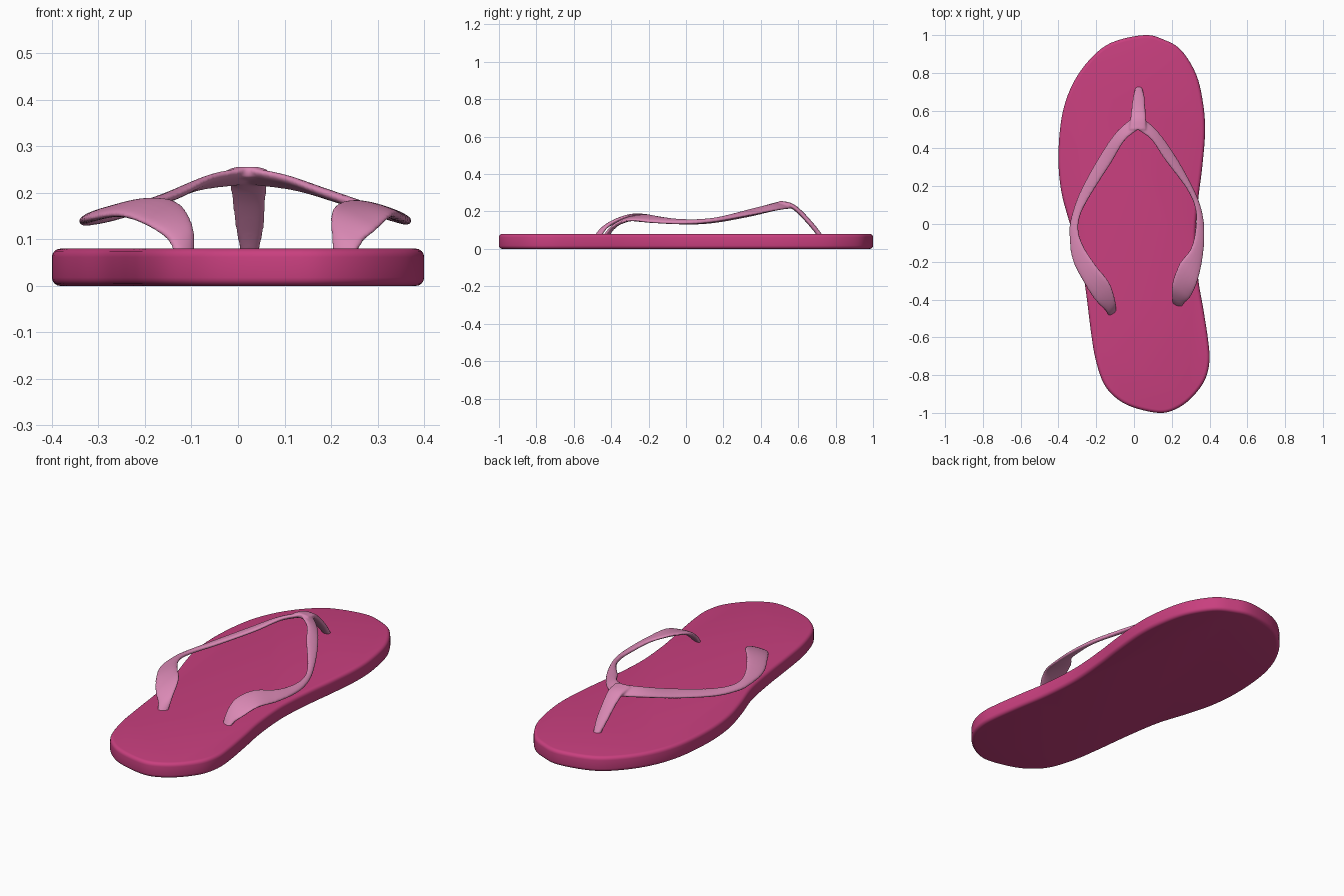
import bpy, bmesh, math
from mathutils import Vector

if "Cube" in bpy.data.objects:
    bpy.data.objects.remove(bpy.data.objects["Cube"])


def material(name, color):
    m = bpy.data.materials.new(name)
    m.diffuse_color = (*color, 1)
    m.use_nodes = True
    m.node_tree.nodes["Principled BSDF"].inputs["Base Color"].default_value = m.diffuse_color
    return m


def spline(pts, steps, closed=False):
    """Catmull-Rom samples through the points."""
    pts = [Vector(p) for p in pts]
    n = len(pts)
    out = []
    for i in range(n if closed else n - 1):
        if closed:
            a, b, c, d = (pts[(i + k) % n] for k in (-1, 0, 1, 2))
        else:
            b, c = pts[i], pts[i + 1]
            a = pts[i - 1] if i else b * 2 - c
            d = pts[i + 2] if i + 2 < n else c * 2 - b
        for s in range(steps):
            t = s / steps
            out.append(0.5 * (2 * b + (c - a) * t + (2 * a - 5 * b + 4 * c - d) * t * t
                              + (3 * b - a - 3 * c + d) * t ** 3))
    if not closed:
        out.append(pts[-1])
    return out


def finish(bm, name, mat):
    bmesh.ops.recalc_face_normals(bm, faces=bm.faces)
    me = bpy.data.meshes.new(name)
    bm.to_mesh(me)
    bm.free()
    ob = bpy.data.objects.new(name, me)
    bpy.context.collection.objects.link(ob)
    me.materials.append(mat)
    return ob


def loft_strap(bm, stations, thick, sides=16):
    """Flat rounded band; each station is (inner edge, outer edge)."""
    inner = spline([s[0] for s in stations], 8)
    outer = spline([s[1] for s in stations], 8)
    mid = [(a + b) / 2 for a, b in zip(inner, outer)]
    rings = []
    for i, (a, b) in enumerate(zip(inner, outer)):
        tangent = mid[min(i + 1, len(mid) - 1)] - mid[max(i - 1, 0)]
        half = (b - a) / 2
        normal = tangent.cross(half).normalized()
        ring = []
        for k in range(sides):
            t = math.tau * k / sides
            c, s = math.cos(t), math.sin(t)
            ring.append(bm.verts.new(mid[i] + half * c + normal *
                        (thick / 2 * math.copysign(abs(s) ** 0.7, s))))
        rings.append(ring)
    for r, q in zip(rings, rings[1:]):
        for k in range(sides):
            j = (k + 1) % sides
            bm.faces.new((r[k], r[j], q[j], q[k]))
    bm.faces.new(rings[0])
    bm.faces.new(rings[-1])


pink = material("deep pink", (0.58, 0.05, 0.21))
light = material("light pink", (0.70, 0.25, 0.46))

# Sole: foot outline, extruded with rounded rims
outline = [(.055, 1, 0), (.16, .975, 0), (.25, .92, 0), (.33, .79, 0), (.367, .63, 0),
           (.376, .48, 0), (.36, .29, 0), (.34, .13, 0), (.325, -.08, 0), (.34, -.29, 0),
           (.367, -.45, 0), (.393, -.62, 0), (.399, -.73, 0), (.373, -.83, 0), (.30, -.925, 0),
           (.215, -.983, 0), (.13, -1, 0), (0, -.972, 0), (-.09, -.925, 0), (-.16, -.845, 0),
           (-.205, -.71, 0), (-.23, -.555, 0), (-.257, -.34, 0), (-.29, -.15, 0), (-.345, .02, 0),
           (-.387, .185, 0), (-.40, .37, 0), (-.38, .58, 0), (-.325, .74, 0), (-.235, .87, 0),
           (-.12, .96, 0)]
bm = bmesh.new()
base = bm.faces.new([bm.verts.new(p) for p in spline(outline, 5, True)])
ext = bmesh.ops.extrude_face_region(bm, geom=[base], use_keep_orig=True)
bmesh.ops.translate(bm, verts=[v for v in ext["geom"] if isinstance(v, bmesh.types.BMVert)],
                    vec=(0, 0, .08))
rims = [e for e in bm.edges if abs(e.verts[0].co.z - e.verts[1].co.z) < 1e-5]
bmesh.ops.bevel(bm, geom=rims, offset=.018, segments=4, profile=.5, affect='EDGES')
sole = finish(bm, "sole", pink)

# Straps: two side bands and the toe post
left = [((.02, .50, .252), (.02, .585, .222)), ((-.05, .44, .236), (-.095, .485, .208)),
        ((-.12, .325, .20), (-.197, .335, .175)), ((-.225, .16, .163), (-.29, .16, .145)),
        ((-.283, .05, .152), (-.333, .03, .135)), ((-.294, -.04, .155), (-.341, -.06, .137)),
        ((-.26, -.13, .168), (-.325, -.19, .143)), ((-.193, -.23, .185), (-.26, -.32, .152)),
        ((-.13, -.31, .178), (-.2, -.41, .133)), ((-.097, -.41, .13), (-.15, -.46, .098)),
        ((-.095, -.46, .06), (-.13, -.50, .05))]
right = [((.02, .50, .252), (.02, .585, .222)), ((.093, .445, .236), (.13, .485, .208)),
         ((.16, .345, .21), (.235, .335, .18)), ((.28, .185, .168), (.325, .165, .15)),
         ((.325, .08, .155), (.363, .05, .138)), ((.325, -.03, .155), (.373, -.06, .137)),
         ((.30, -.13, .167), (.362, -.19, .143)), ((.24, -.21, .18), (.335, -.31, .152)),
         ((.203, -.31, .165), (.30, -.385, .123)), ((.20, -.38, .12), (.265, -.42, .09)),
         ((.205, -.42, .06), (.25, -.45, .05))]
post = [((-.025, .50, .245), (.065, .50, .245)), ((-.02, .56, .232), (.064, .56, .232)),
        ((-.014, .61, .195), (.06, .61, .195)), ((-.006, .67, .13), (.056, .67, .13)),
        ((.004, .71, .08), (.046, .71, .08)), ((.008, .73, .05), (.042, .73, .05))]
bm = bmesh.new()
loft_strap(bm, left, .022)
loft_strap(bm, right, .022)
loft_strap(bm, post, .026)
straps = finish(bm, "straps", light)
# Fuse the bands into one soft piece
mod = straps.modifiers.new("fuse", 'REMESH')
mod.mode = 'VOXEL'
mod.voxel_size = .005
mod.use_smooth_shade = True
mod = straps.modifiers.new("soften", 'SMOOTH')
mod.factor = .5
mod.iterations = 6

# Smooth shading
for ob, deg in ((sole, 40), (straps, 60)):
    bpy.ops.object.select_all(action='DESELECT')
    ob.select_set(True)
    bpy.context.view_layer.objects.active = ob
    bpy.ops.object.shade_smooth_by_angle(angle=math.radians(deg))
